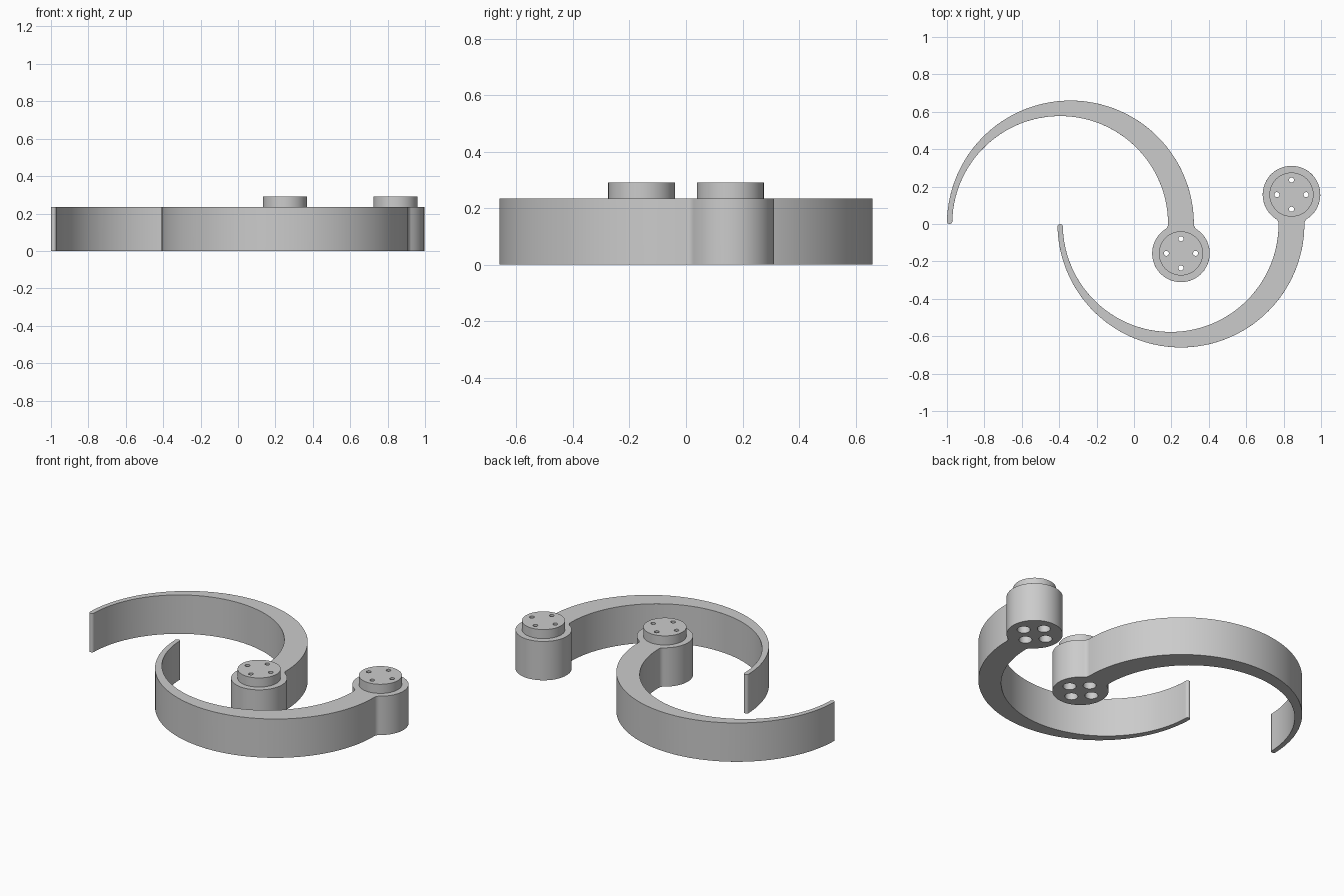
import bpy, bmesh
from math import pi, sin, cos, asin, atan2, hypot

cube = bpy.data.objects.get("Cube")
if cube:
    bpy.data.objects.remove(cube, do_unlink=True)

HEIGHT, CAP_TOP = 0.235, 0.29
BOSS_X, BOSS_Y, BOSS_R = 0.251, -0.157, 0.154
OUTER_R, INNER_R, TIP_R = 0.66, 0.577, 0.015
NECK = 0.069          # half width of the arm where it meets the boss
HOLE_OFFSET = 0.078

grey = bpy.data.materials.new("plain grey")
grey.use_nodes = True
grey.diffuse_color = (0.6, 0.6, 0.6, 1)
bsdf = next(n for n in grey.node_tree.nodes if n.type == "BSDF_PRINCIPLED")
bsdf.inputs["Base Color"].default_value = (0.6, 0.6, 0.6, 1)


def arc(cx, cy, r, start, end, steps):
    angles = [start + (end - start) * i / steps for i in range(steps + 1)]
    return [(cx + r * cos(a), cy + r * sin(a)) for a in angles]


def make_object(name, bm):
    bmesh.ops.recalc_face_normals(bm, faces=bm.faces)
    mesh = bpy.data.meshes.new(name)
    bm.to_mesh(mesh)
    bm.free()
    mesh.materials.append(grey)
    obj = bpy.data.objects.new(name, mesh)
    bpy.context.collection.objects.link(obj)
    return obj


def extrude_profile(name, points, z0, z1):
    bm = bmesh.new()
    face = bm.faces.new([bm.verts.new((x, y, z0)) for x, y in points])
    top = bmesh.ops.extrude_face_region(bm, geom=[face])["geom"]
    verts = [v for v in top if isinstance(v, bmesh.types.BMVert)]
    bmesh.ops.translate(bm, verts=verts, vec=(0, 0, z1 - z0))
    bmesh.ops.remove_doubles(bm, verts=bm.verts, dist=0.0005)
    return make_object(name, bm)


def hook_outline():
    # Crescent arm that flows through two fillets into a round boss
    fillet = (BOSS_Y ** 2 + NECK ** 2 - BOSS_R ** 2) / (2 * (BOSS_R - NECK))
    side = NECK + fillet
    beta = atan2(-BOSS_Y, side)
    outer_cx = BOSS_X + NECK - OUTER_R
    inner_cx = BOSS_X - NECK - INNER_R
    tip_x = (outer_cx - OUTER_R + inner_cx - INNER_R) / 2
    pts = arc(tip_x, TIP_R, TIP_R, 0, -pi, 10)
    pts += arc(outer_cx, 0, OUTER_R, pi - asin(TIP_R / OUTER_R), 0, 72)
    pts += arc(BOSS_X + side, 0, fillet, pi, pi + beta, 8)
    pts += arc(BOSS_X, BOSS_Y, BOSS_R, beta, -pi - beta, 48)
    pts += arc(BOSS_X - side, 0, fillet, -beta, 0, 8)
    pts += arc(inner_cx, 0, INNER_R, 0, pi - asin(TIP_R / INNER_R), 72)
    # drop repeated points where neighbouring arcs meet
    return [p for i, p in enumerate(pts)
            if hypot(p[0] - pts[i - 1][0], p[1] - pts[i - 1][1]) > 0.0005]


def stepped_cutter(cx, cy):
    # Four wide holes from below, narrowing to small holes through the cap
    bm = bmesh.new()
    steps = [(0.036, -0.05), (0.036, 0.18), (0.0135, 0.18), (0.0135, 0.35)]
    for k in range(4):
        hx = cx + HOLE_OFFSET * cos(k * pi / 2)
        hy = cy + HOLE_OFFSET * sin(k * pi / 2)
        rings = [[bm.verts.new((x, y, z)) for x, y in arc(hx, hy, r, 0, 2 * pi, 24)[:-1]]
                 for r, z in steps]
        for low, high in zip(rings, rings[1:]):
            for i in range(24):
                bm.faces.new((low[i - 1], low[i], high[i], high[i - 1]))
        bm.faces.new(rings[0])
        bm.faces.new(rings[-1])
    cutter = make_object("hole_cutter", bm)
    cutter.hide_render = True
    return cutter


def finish(obj, cutter, bevel):
    bpy.ops.object.select_all(action="DESELECT")
    obj.select_set(True)
    bpy.context.view_layer.objects.active = obj
    if bevel:
        mod = obj.modifiers.new("soft_edges", "BEVEL")
        mod.width, mod.segments = 0.009, 3
        mod.limit_method, mod.angle_limit = "ANGLE", pi / 4
        bpy.ops.object.modifier_apply(modifier=mod.name)
    mod = obj.modifiers.new("holes", "BOOLEAN")
    mod.operation, mod.solver, mod.object = "DIFFERENCE", "EXACT", cutter
    bpy.ops.object.modifier_apply(modifier=mod.name)
    bpy.ops.object.shade_smooth_by_angle(angle=pi / 5)
    mod = obj.modifiers.new("flat_faces", "WEIGHTED_NORMAL")
    mod.keep_sharp = True


# Two hooks: the second is flipped front to back and shifted sideways
for label, flip, shift in (("back", 1, 0), ("front", -1, 0.591)):
    def place(points):
        return [(x + shift, y * flip) for x, y in points]

    body = extrude_profile(label + "_hook", place(hook_outline()), 0, HEIGHT)
    disc = arc(BOSS_X, BOSS_Y, 0.118, 0, 2 * pi, 48)[:-1]
    cap = extrude_profile(label + "_boss_cap", place(disc), HEIGHT, CAP_TOP)
    cutter = stepped_cutter(BOSS_X + shift, BOSS_Y * flip)
    finish(body, cutter, True)
    finish(cap, cutter, False)
    bpy.data.objects.remove(cutter, do_unlink=True)
